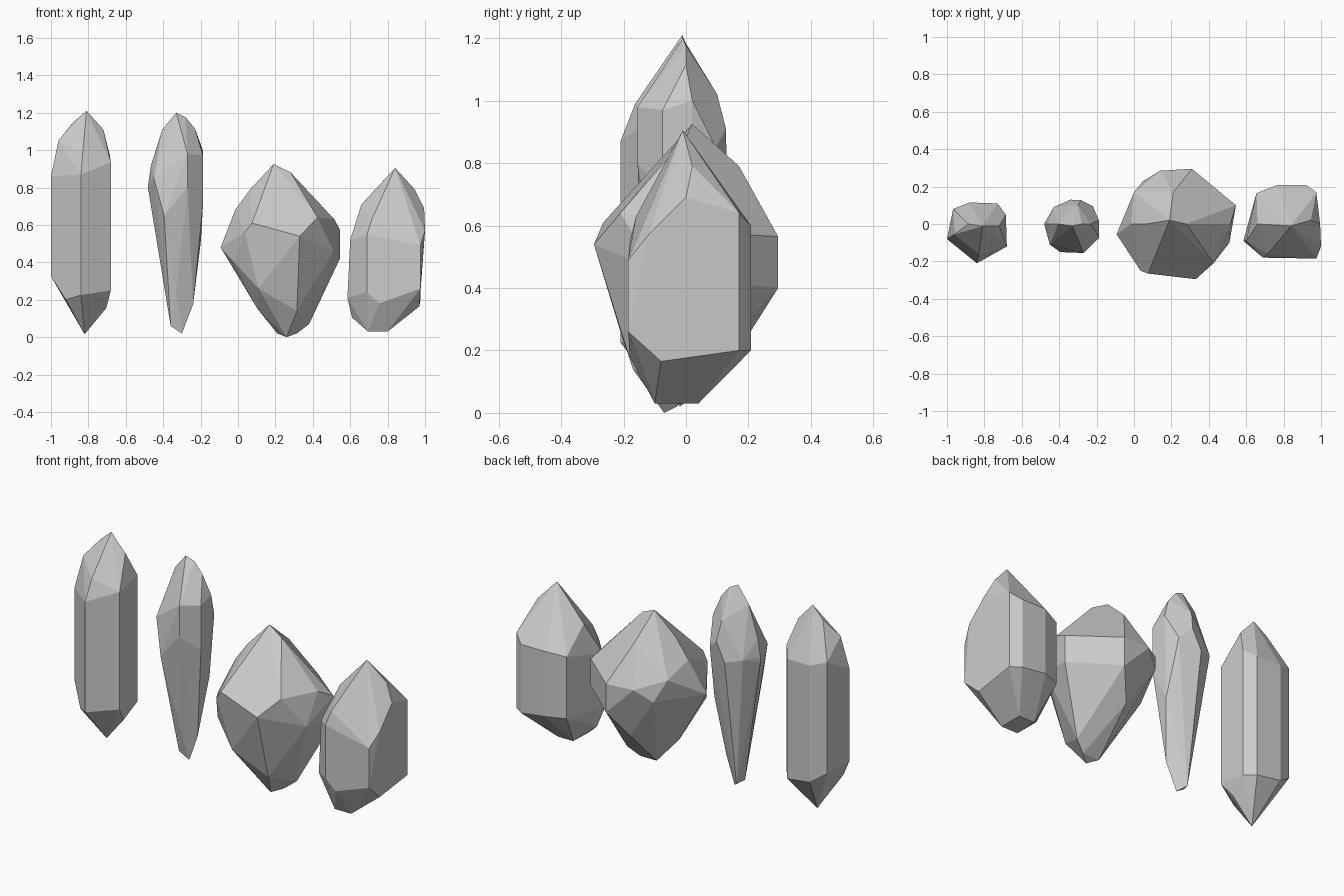
import bpy, bmesh, math


def crystal(name, columns, tips):
    """Faceted stone: hull of upright edges (x, y, z_low, z_high) and tip corners (x, y, z)."""
    bm = bmesh.new()
    for x, y, lo, hi in columns:
        bm.verts.new((x, y, lo))
        bm.verts.new((x, y, hi))
    for p in tips:
        bm.verts.new(p)
    res = bmesh.ops.convex_hull(bm, input=bm.verts[:])
    loose = [v for v in bm.verts if not v.link_faces]
    bmesh.ops.delete(bm, geom=loose, context='VERTS')
    # merge nearly coplanar triangles into broad flat facets
    bmesh.ops.dissolve_limit(bm, angle_limit=math.radians(7),
                             verts=bm.verts[:], edges=bm.edges[:])
    bmesh.ops.recalc_face_normals(bm, faces=bm.faces[:])
    me = bpy.data.meshes.new(name)
    bm.to_mesh(me)
    bm.free()
    ob = bpy.data.objects.new(name, me)
    bpy.context.collection.objects.link(ob)
    return ob


# tall prism pointed at both ends
crystal("tall_prism_crystal",
        [(-.84, -.21, .225, .87), (-.68, -.12, .25, .935), (-.685, .05, .23, .97),
         (-.73, .11, .22, .92), (-.88, .115, .24, .92), (-.967, .08, .30, .95),
         (-1.0, -.08, .325, .86)],
        [(-.81, -.012, 1.21), (-.72, -.01, 1.11), (-.885, .0, 1.145), (-.96, -.055, 1.05),
         (-.83, -.163, .99), (-.82, -.04, .015), (-.705, -.05, .155), (-.92, -.14, .20)])

# slender shard tapering downwards
crystal("slender_shard_crystal",
        [(-.27, -.155, .80, .98), (-.187, -.075, .71, .97), (-.48, 0, .79, .82)],
        [(-.33, -.01, 1.2), (-.28, 0, 1.175), (-.23, 0, 1.115), (-.188, .02, 1.0),
         (-.395, -.15, .65), (-.45, -.11, .85), (-.465, 0, .92), (-.405, 0, 1.11),
         (-.43, .09, .82), (-.34, .13, .80), (-.285, .128, .91), (-.22, .095, .85),
         (-.30, .10, 1.02), (-.198, .02, .52), (-.24, -.03, .175), (-.30, -.02, .02),
         (-.36, -.03, .06), (-.34, .02, .05), (-.33, -.075, .25)])

# broad chunky stone narrowing to the base
crystal("broad_gem_crystal",
        [(.31, .295, .40, .565), (.545, .10, .42, .575)],
        [(.19, .02, .925), (.28, 0, .882), (.21, .17, .79), (.065, 0, .79),
         (-.015, 0, .68), (-.093, -.055, .48), (0, .17, .62), (.05, .23, .50),
         (.14, .285, .57), (.515, 0, .63), (.51, -.10, .46), (.425, -.21, .64),
         (.33, -.295, .54), (.075, -.265, .61), (.035, -.25, .56), (-.02, -.16, .40),
         (.11, -.21, .26), (.315, -.17, .14), (.105, -.09, .15), (.26, -.07, 0),
         (.315, -.03, .02), (.38, 0, .07), (.21, -.03, .02), (.22, .20, .25)])

# squat prism with an off-centre point
crystal("squat_prism_crystal",
        [(.69, -.18, .24, .55), (.975, -.185, .26, .49), (.975, .17, .20, .64),
         (.92, .208, .20, .60), (.765, .208, .22, .60), (.655, .165, .22, .58),
         (.60, -.09, .21, .52)],
        [(.84, -.01, .905), (.945, .02, .79), (.995, 0, .69), (1.0, -.12, .57),
         (.715, -.16, .63), (.66, 0, .71), (.755, -.18, .18), (.585, -.09, .21),
         (.97, -.08, .165), (.695, -.10, .03), (.80, -.10, .03), (.80, .04, .03),
         (.70, .04, .03), (.61, -.05, .105)])
